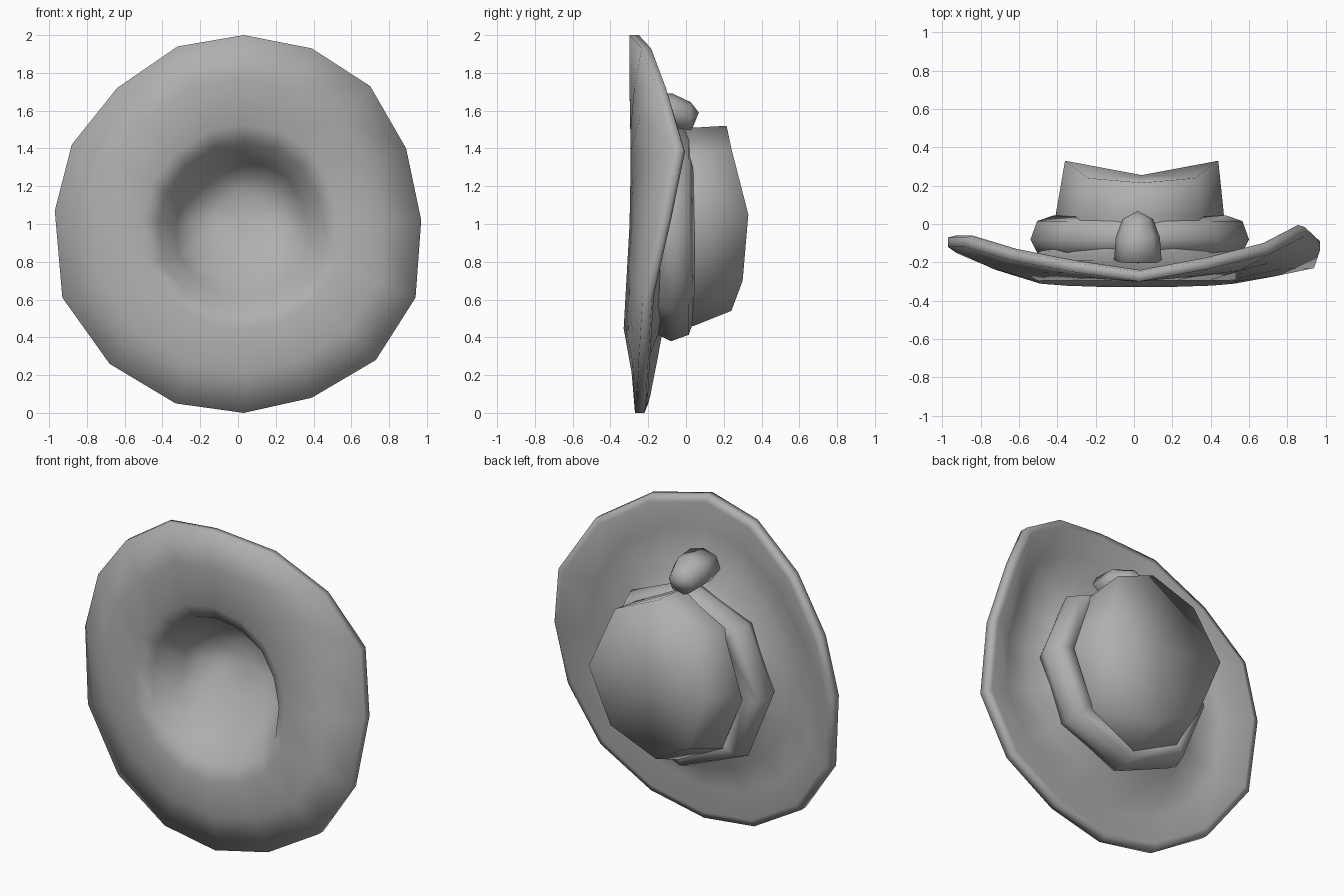
import bpy, bmesh, math

if "Cube" in bpy.data.objects:
    bpy.data.objects.remove(bpy.data.objects["Cube"])

grey = bpy.data.materials.new("felt_grey")
grey.diffuse_color = (.43, .43, .43, 1)
grey.use_nodes = True
grey.node_tree.nodes["Principled BSDF"].inputs["Base Color"].default_value = grey.diffuse_color


def loft(name, rings, start=None, end=None):
    """Skin a list of equal-length point rings, optionally fanned to end points."""
    bm = bmesh.new()
    vr = [[bm.verts.new(p) for p in ring] for ring in rings]
    n = len(vr[0])
    for a, b in zip(vr, vr[1:]):
        for i in range(n):
            j = (i + 1) % n
            bm.faces.new((a[i], a[j], b[j], b[i]))
    for ring, tip in ((vr[0], start), (vr[-1], end)):
        if tip:
            c = bm.verts.new(tip)
            for i in range(n):
                bm.faces.new((ring[i], ring[(i + 1) % n], c))
    bmesh.ops.remove_doubles(bm, verts=bm.verts[:], dist=1e-5)
    bmesh.ops.recalc_face_normals(bm, faces=bm.faces[:])
    for f in bm.faces:
        f.smooth = True
    me = bpy.data.meshes.new(name)
    bm.to_mesh(me)
    bm.free()
    me.materials.append(grey)
    ob = bpy.data.objects.new(name, me)
    bpy.context.collection.objects.link(ob)
    return ob


def oval(cx, cz, rx, rz, y, n=8):
    return [(cx + rx * math.sin(math.tau * i / n), y,
             cz + rz * math.cos(math.tau * i / n)) for i in range(n)]


# Brim: warped 16-sided rim (x, z, front y), clockwise from the top
RIM = [(.03, 2, -.30), (.39, 1.93, -.235), (.70, 1.73, -.16), (.89, 1.40, -.065),
       (.97, 1.02, -.14), (.94, .61, -.23), (.73, .28, -.25), (.39, .08, -.26),
       (.03, 0, -.27), (-.33, .05, -.25), (-.68, .26, -.21), (-.93, .61, -.15),
       (-.97, 1.07, -.12), (-.88, 1.42, -.12), (-.64, 1.72, -.19), (-.32, 1.94, -.25)]
CX, CZ = .03, .97


def brim_ring(s, y_top, y_low, follow=0, offset=0, lift=0):
    """Rim scaled by s; y blends top to bottom and partly follows the warp."""
    out = []
    for x, z, y in RIM:
        base = y_low + (y_top - y_low) * min(1, z / 1.15)
        out.append((CX + (x - CX) * s, base * (1 - follow) + (y + offset) * follow,
                    CZ + lift + (z - CZ) * s))
    return out


brim = [brim_ring(.16, .07, .0, lift=.04), brim_ring(.28, .04, -.11),
        brim_ring(.36, -.06, -.20, lift=-.01), brim_ring(.45, -.24, -.28),
        brim_ring(.54, -.295, -.33), brim_ring(.78, -.30, -.30, .4),
        brim_ring(1, 0, 0, 1), brim_ring(1, 0, 0, 1, .05),
        brim_ring(.96, 0, 0, 1, .06), brim_ring(.80, -.235, -.23, .45, .05),
        brim_ring(.64, -.19, -.175), brim_ring(.53, -.15, -.13),
        brim_ring(.43, -.10, -.10), brim_ring(.40, .03, .03), brim_ring(.28, .12, .12)]
loft("brim", brim, (CX, .08, CZ + .07), (CX, .14, CZ))

# Crown: eight sides, pinched down the middle of the top
half = [(0, 1.52, .215), (.28, 1.40, .24), (.40, 1.05, .33), (.27, .70, .30), (0, .54, .24)]
cap = half + [(-x, z, y) for x, z, y in half[3:0:-1]]
loft("crown", [oval(.03, .985, .44, .525, -.10), oval(.03, .985, .44, .525, .04),
               [(.04 + x, y, z) for x, z, y in cap]], end=(.04, .255, 1.03))

# Hat band: rounded eight-sided ring around the crown
band = [(.86, -.16), (.93, -.16), (1, -.08), (.94, .015), (.79, .045), (.79, .02)]
loft("hat_band", [oval(.03, .957, .57 * s, .578 * s, y) for s, y in band + band[:1]])

# Knot on the band
knot = [(.125, .09, 1.60, -.20), (.115, .095, 1.595, -.07), (.08, .08, 1.565, .025)]
loft("band_knot", [oval(.02, z, w, h, y) for w, h, z, y in knot],
     (.02, -.21, 1.6), (.02, .068, 1.59))
